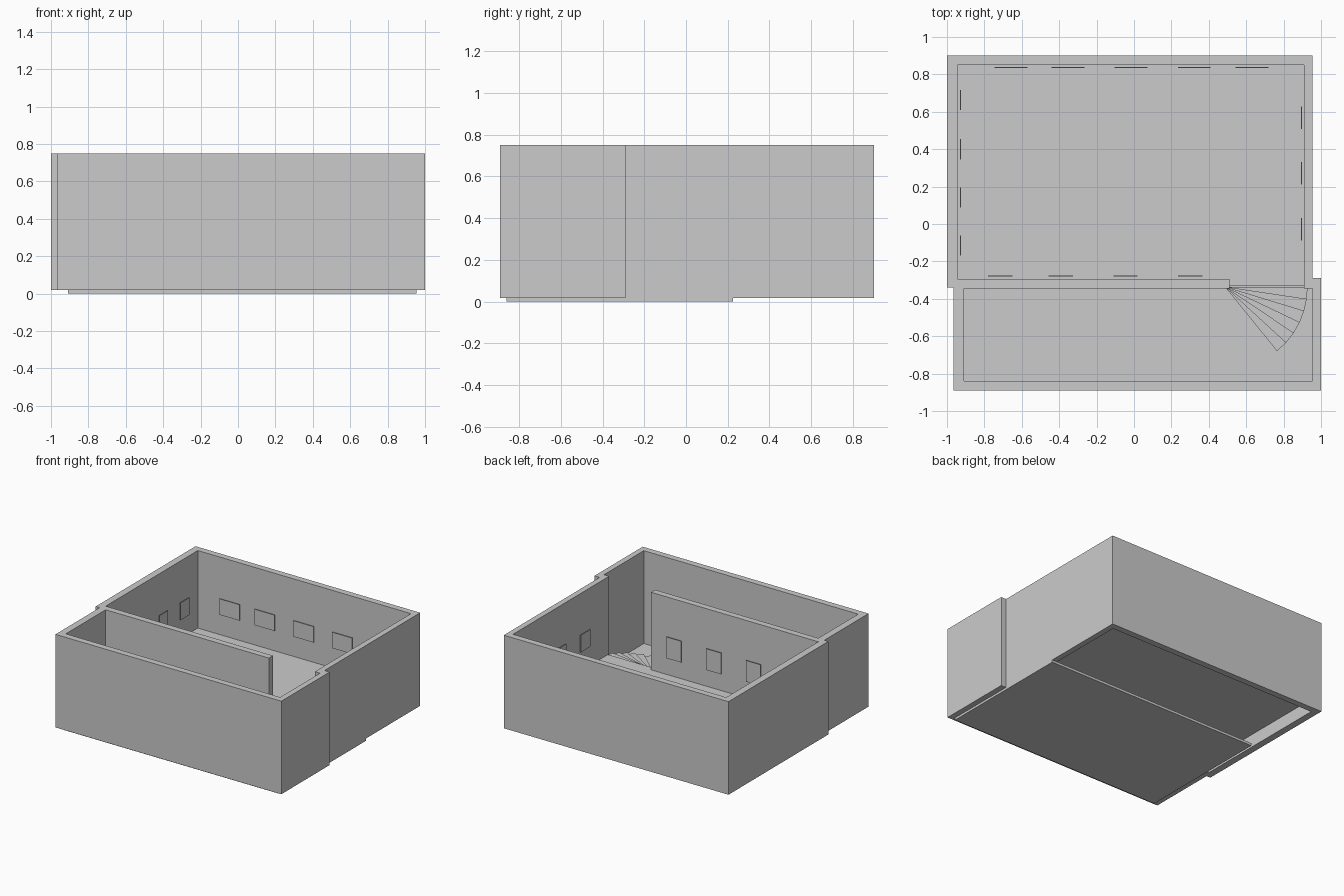
import bpy
import bmesh
from math import cos, sin, radians

cube = bpy.data.objects.get("Cube")
if cube:
    bpy.data.objects.remove(cube)

grey = bpy.data.materials.new("plain_grey")
grey.use_nodes = True
grey.diffuse_color = (0.6, 0.6, 0.6, 1)
grey.node_tree.nodes["Principled BSDF"].inputs["Base Color"].default_value = (0.6, 0.6, 0.6, 1)


def prism(name, loops, z0, z1):
    """Extrude a plan (outer loop, then any holes) from z0 up to z1."""
    bm = bmesh.new()
    edges = []
    for loop in loops:
        verts = [bm.verts.new((x, y, z0)) for x, y in loop]
        edges += [bm.edges.new((a, b)) for a, b in zip(verts, verts[1:] + verts[:1])]
    if len(loops) == 1:
        bm.faces.new(verts)
    else:
        bmesh.ops.triangle_fill(bm, edges=edges, use_beauty=True)
    base = bm.faces[:]
    top = bmesh.ops.extrude_face_region(bm, geom=base, use_keep_orig=True)["geom"]
    bmesh.ops.translate(bm, vec=(0, 0, z1 - z0),
                        verts=[v for v in top if isinstance(v, bmesh.types.BMVert)])
    bmesh.ops.recalc_face_normals(bm, faces=bm.faces)
    mesh = bpy.data.meshes.new(name)
    bm.to_mesh(mesh)
    bm.free()
    mesh.materials.append(grey)
    obj = bpy.data.objects.new(name, mesh)
    bpy.context.collection.objects.link(obj)
    return obj


def box(name, x0, x1, y0, y1, z0, z1):
    return prism(name, [[(x0, y0), (x1, y0), (x1, y1), (x0, y1)]], z0, z1)


# Walls of the two offset rooms, joined by an opening
outer = [(-1, 0.9), (0.955, 0.9), (0.955, -0.29), (1, -0.29),
         (1, -0.89), (-0.965, -0.89), (-0.965, -0.34), (-1, -0.34)]
inner = [(-0.945, 0.85), (0.91, 0.85), (0.91, -0.345), (0.955, -0.345),
         (0.955, -0.84), (-0.91, -0.84), (-0.91, -0.345),
         (0.51, -0.345), (0.51, -0.295), (-0.945, -0.295)]
prism("walls", [outer, inner], 0.018, 0.75)

# Low front floor running under the raised back floor
box("front_floor", -0.91, 0.955, -0.86, 0.225, 0, 0.02)
box("back_floor", -0.945, 0.91, -0.33, 0.85, 0.12, 0.14)

# Fan of winder steps down from the opening
STEPS, RADIUS, TURN = 6, 0.44, radians(8.5)
px, py = 0.488, -0.338
for i in range(STEPS):
    rim = [(px + RADIUS * cos(a), py - RADIUS * sin(a)) for a in (i * TURN, (i + 1) * TURN)]
    height = 0.02 + 0.12 * (STEPS - i) / (STEPS + 1)
    prism(f"stair_step_{i + 1}", [[(px, py)] + rim], 0.015, height)

# Thin picture panels hung just off the back room walls
T = 0.003
for i, x in enumerate((-0.658, -0.353, -0.015, 0.322, 0.63)):
    box(f"back_picture_{i + 1}", x - 0.088, x + 0.088, 0.836 - T, 0.836 + T, 0.305, 0.43)
for i, x in enumerate((-0.715, -0.392, -0.045, 0.3)):
    box(f"partition_picture_{i + 1}", x - 0.065, x + 0.065, -0.279 - T, -0.279 + T, 0.278, 0.445)
for i, y in enumerate((0.663, 0.4, 0.142, -0.115)):
    box(f"right_picture_{i + 1}", -0.928 - T, -0.928 + T, y - 0.054, y + 0.054, 0.3, 0.435)
for i, y in enumerate((0.567, 0.272, -0.028)):
    box(f"left_picture_{i + 1}", 0.895 - T, 0.895 + T, y - 0.06, y + 0.06, 0.3, 0.435)
